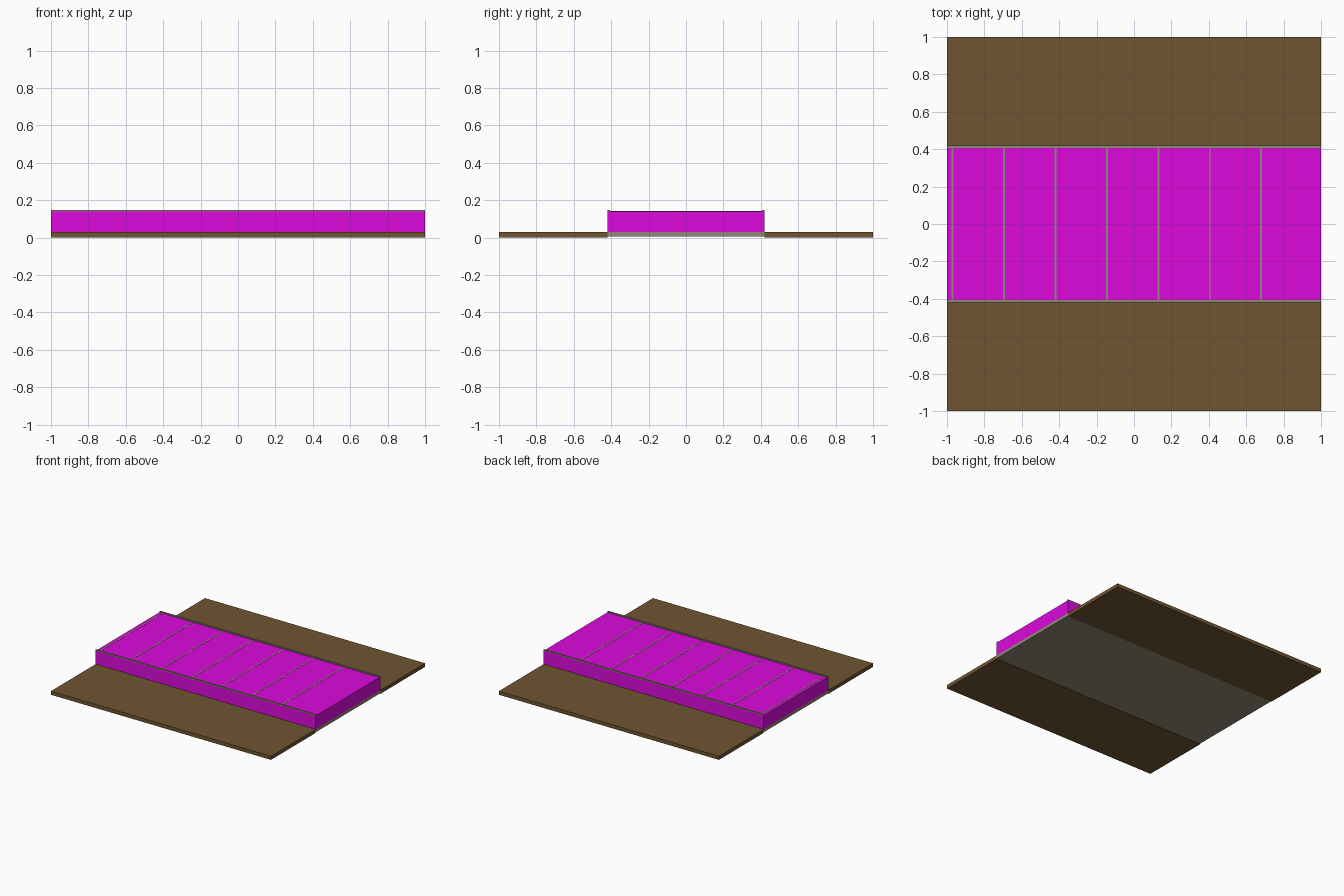
import bpy

if "Cube" in bpy.data.objects:
    bpy.data.objects.remove(bpy.data.objects["Cube"])


def material(name, color):
    m = bpy.data.materials.new(name)
    m.diffuse_color = (*color, 1)
    m.use_nodes = True
    m.node_tree.nodes["Principled BSDF"].inputs["Base Color"].default_value = m.diffuse_color
    return m


brown = material("soil", (0.162, 0.091, 0.032))
stone = material("stone", (0.29, 0.25, 0.19))
magenta = material("magenta", (0.72, 0.003, 0.72))


def box(name, x, y, z, mat):
    """Axis-aligned box from (min, max) ranges."""
    bpy.ops.mesh.primitive_cube_add(
        size=1, location=[(a + b) / 2 for a, b in (x, y, z)])
    ob = bpy.context.object
    ob.name = name
    ob.scale = [b - a for a, b in (x, y, z)]
    bpy.ops.object.transform_apply(location=False, rotation=False, scale=True)
    ob.data.materials.append(mat)
    return ob


FULL = (-1, 1)
W = 0.42      # half width of the walkway
DECK = 0.14   # deck height

# Ground strips and raised kerbs on both sides
for side, s in (("front", -1), ("back", 1)):
    box(side + "_ground", FULL, sorted((s * W, s)), (0, 0.03), brown)
    box(side + "_kerb", FULL, sorted((s * 0.406, s * W)),
        (DECK, 0.148), stone)

# Stone footing and the magenta walkway body above it
box("footing", FULL, (-W, W), (0.005, 0.03), stone)
box("walkway", FULL, (-W, W), (0.03, DECK), magenta)

# Thin seam strips between the slabs
for i in range(7):
    x = -0.97 + i * 0.275
    box(f"seam_{i + 1}", (x - 0.005, x + 0.005), (-0.406, 0.406),
        (DECK - 0.004, DECK + 0.0015), stone)
